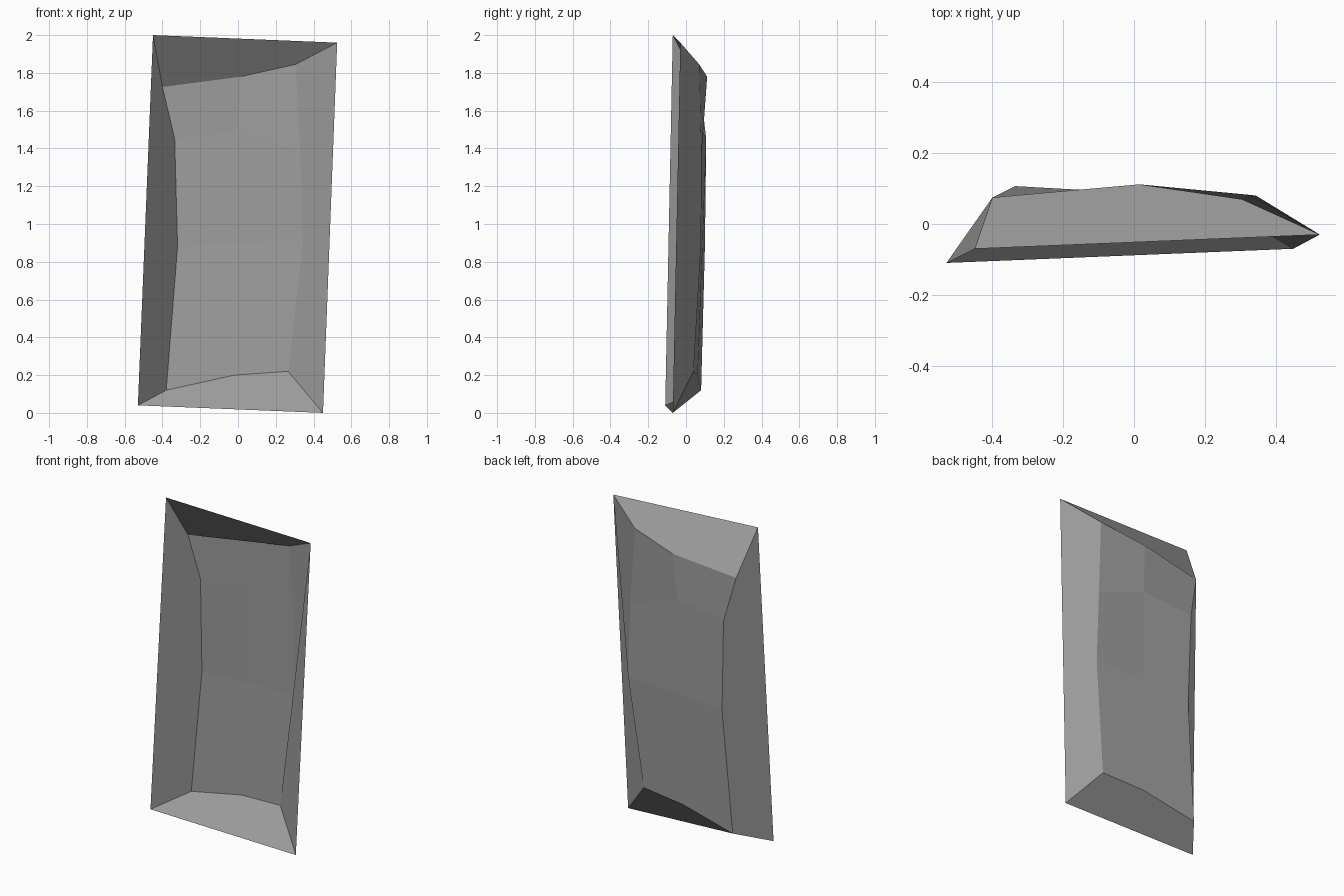
import bpy, bmesh

if "Cube" in bpy.data.objects:
    bpy.data.objects.remove(bpy.data.objects["Cube"])

# One plain grey for the whole shell
grey = bpy.data.materials.new("stone grey")
grey.diffuse_color = (0.34, 0.34, 0.34, 1)
grey.use_nodes = True
grey.node_tree.nodes["Principled BSDF"].inputs["Base Color"].default_value = grey.diffuse_color

# Open rim corners: top left, top right, bottom right, bottom left
rim_points = [(-0.45, -0.07, 2.0), (0.525, -0.03, 1.96),
              (0.45, -0.07, 0.0), (-0.53, -0.11, 0.04)]

# Bulging back panel: rows from top to bottom, each left to right
back_rows = [
    [(-0.40, 0.075, 1.725), (0.015, 0.112, 1.78), (0.305, 0.07, 1.845)],
    [(-0.335, 0.107, 1.45), (0.0, 0.088, 1.49), (0.33, 0.082, 1.37)],
    [(-0.32, 0.10, 0.88), (0.0, 0.088, 0.90), (0.345, 0.08, 0.91)],
    [(-0.38, 0.08, 0.12), (-0.02, 0.062, 0.20), (0.265, 0.04, 0.22)],
]

bm = bmesh.new()
tl, tr, br, bl = [bm.verts.new(p) for p in rim_points]
grid = [[bm.verts.new(p) for p in row] for row in back_rows]

# Back panel quads
for upper, lower in zip(grid, grid[1:]):
    for i in range(2):
        bm.faces.new((upper[i], upper[i + 1], lower[i + 1], lower[i]))


# Sloping walls from the rim to each border of the back panel
def wall(start, end, border):
    bm.faces.new([end, start] + border)


wall(tl, tr, grid[0])
wall(tr, br, [row[-1] for row in grid])
wall(br, bl, grid[-1][::-1])
wall(bl, tl, [row[0] for row in grid][::-1])

# Outward normals: the back panel faces +y
bmesh.ops.recalc_face_normals(bm, faces=bm.faces)
bm.faces.ensure_lookup_table()
if bm.faces[0].normal.y < 0:
    bmesh.ops.reverse_faces(bm, faces=bm.faces)

mesh = bpy.data.meshes.new("shell_panel")
bm.to_mesh(mesh)
bm.free()
mesh.materials.append(grey)
panel = bpy.data.objects.new("shell_panel", mesh)
bpy.context.collection.objects.link(panel)
